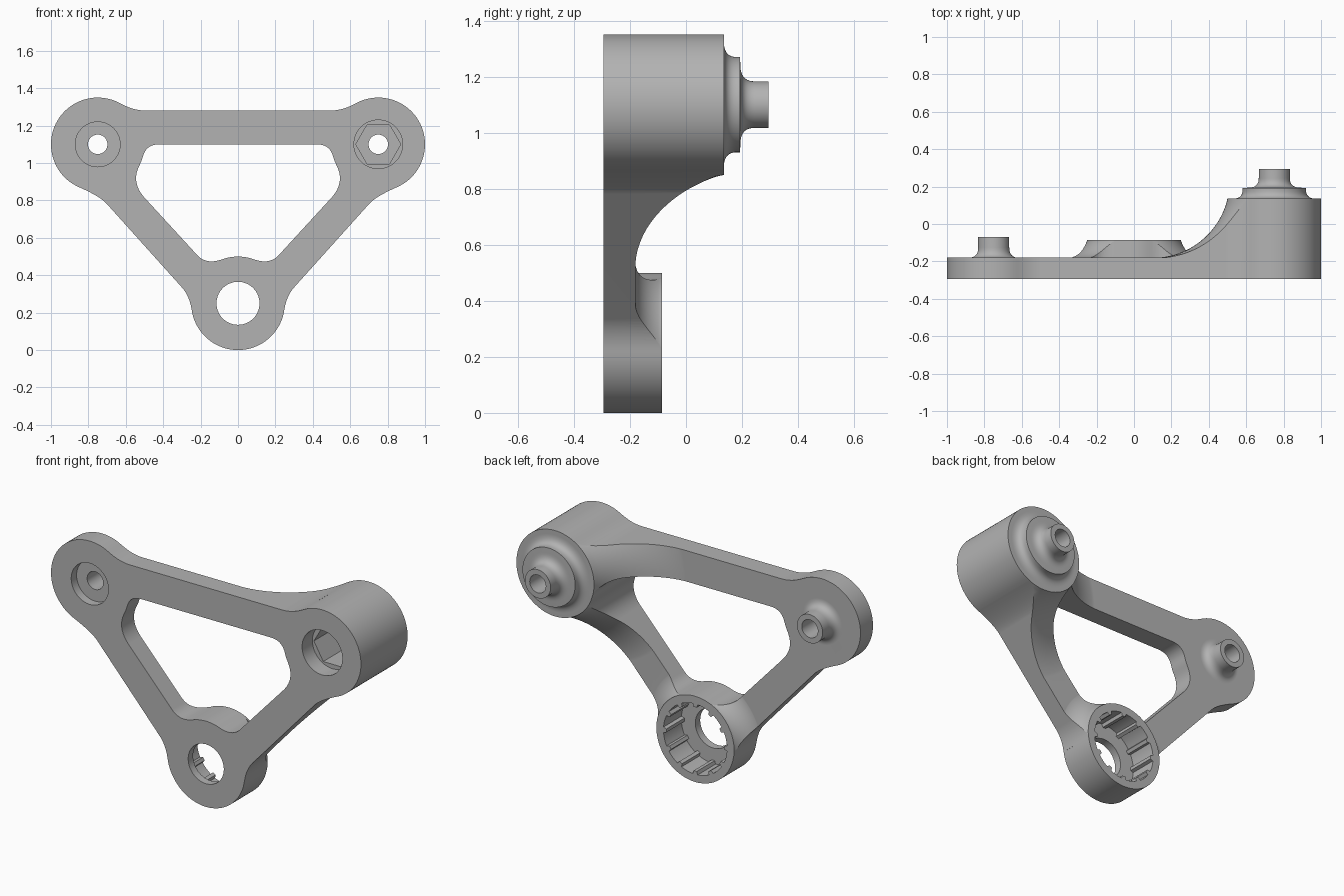
import bpy, bmesh, math
from mathutils import Vector

cube = bpy.data.objects.get("Cube")
if cube:
    bpy.data.objects.remove(cube, do_unlink=True)

FRONT, PLATE, CAP = -0.295, -0.18, 0.135      # depth levels along y
BIG, SMALL, HUB = (0.75, 1.10), (-0.75, 1.10), (0, 0.25)   # boss centres (x, z)
R = 0.25


# ---- outline helpers, all in (x, z) ----
def arc(c, r, a0, a1, n=12):
    angles = [math.radians(a0 + (a1 - a0) * i / n) for i in range(n + 1)]
    return [(c[0] + r * math.cos(a), c[1] + r * math.sin(a)) for a in angles]


def blend(p0, mid, p1, n=10):
    a, b, c = Vector(p0), Vector(mid), Vector(p1)
    return [tuple(a.lerp(b, i / n).lerp(b.lerp(c, i / n), i / n)) for i in range(n + 1)]


def circle(c, r, n=64):
    return arc(c, r, 0, 360, n)[:-1]


def mirrored(half):
    loop = half + [(-x, z) for x, z in reversed(half)]
    clean = []
    for p in loop:
        if not clean or (Vector(p) - Vector(clean[-1])).length > 1e-4:
            clean.append(p)
    if (Vector(clean[0]) - Vector(clean[-1])).length < 1e-4:
        clean.pop()
    return clean


# ---- solid helpers ----
def loft(name, rings):
    """Solid through a list of (outline, y) rings."""
    bm = bmesh.new()
    loops = [[bm.verts.new((x, y, z)) for x, z in pts] for pts, y in rings]
    n = len(loops[0])
    for a, b in zip(loops, loops[1:]):
        for i in range(n):
            j = (i + 1) % n
            bm.faces.new((a[i], a[j], b[j], b[i]))
    bm.faces.new(loops[0])
    bm.faces.new(loops[-1])
    bmesh.ops.recalc_face_normals(bm, faces=bm.faces)
    mesh = bpy.data.meshes.new(name)
    bm.to_mesh(mesh)
    bm.free()
    ob = bpy.data.objects.new(name, mesh)
    bpy.context.collection.objects.link(ob)
    return ob


def prism(name, pts, y0, y1):
    return loft(name, [(pts, y0), (pts, y1)])


def turned(name, c, profile, n=64):
    return loft(name, [(circle(c, r, n), y) for r, y in profile])


def combine(target, tool, operation):
    mod = target.modifiers.new("combine", "BOOLEAN")
    mod.operation, mod.solver, mod.object = operation, "EXACT", tool
    bpy.context.view_layer.objects.active = target
    bpy.ops.object.modifier_apply(modifier=mod.name)
    bpy.data.objects.remove(tool, do_unlink=True)


def flare(name, c, top, reach):
    """Boss whose side sweeps out tangentially onto the plate."""
    a, h = reach - R, top - PLATE
    rad = (a * a + h * h) / (2 * h)
    end = math.asin(min(1, a / rad))
    if h > rad:
        end = math.pi - end
    pts = [(reach, PLATE - 0.04)]
    for i in range(25):
        t = end * i / 24
        pts.append((reach - rad * math.sin(t), PLATE - 0.001 + rad * (1 - math.cos(t))))
    pts[-1] = (R + 0.001, top)
    return turned(name, c, pts, 96)


# ---- frame outlines ----
outer = mirrored(
    arc(HUB, R, -90, -8, 20)
    + blend((0.248, 0.215), (0.258, 0.287), (0.30, 0.335))
    + blend((0.70, 0.78), (0.737, 0.822), (0.85, 0.871))
    + arc(BIG, R, -66.5, 119, 44)
    + blend((0.629, 1.319), (0.559, 1.28), (0.49, 1.28)))
window = mirrored(
    arc(HUB, R, 90, 70, 6)
    + blend((0.0855, 0.485), (0.171, 0.454), (0.22, 0.51))
    + blend((0.50, 0.815), (0.545, 0.865), (0.545, 0.92))
    + blend((0.545, 0.92), (0.545, 0.951), (0.527, 0.987), 5)
    + arc(BIG, R, 207, 195, 4)
    + blend((0.5085, 1.035), (0.491, 1.10), (0.42, 1.10)))

# ---- frame: outline cut to the height of plate and flared bosses ----
slab = [(-1.5, -0.5), (1.5, -0.5), (1.5, 2), (-1.5, 2)]
envelope = prism("envelope", slab, FRONT, PLATE)
combine(envelope, flare("big_flare", BIG, CAP, 0.65), "UNION")
combine(envelope, flare("hub_flare", HUB, -0.085, 0.38), "UNION")
frame = prism("triangular_bracket", outer, -0.4, 0.3)
combine(frame, envelope, "INTERSECT")
combine(frame, prism("window", window, -0.6, 0.5), "DIFFERENCE")

# ---- stepped cap and posts on the back ----
cap = ([(0.225, CAP - 0.04)] + blend((0.225, CAP), (0.17, CAP), (0.17, 0.18))
       + [(0.17, 0.193)] + blend((0.14, 0.194), (0.083, 0.194), (0.083, 0.245))
       + [(0.083, 0.295)])
post = ([(0.133, PLATE - 0.04)] + blend((0.133, PLATE), (0.083, PLATE), (0.083, -0.125))
        + [(0.083, -0.07)])
combine(frame, turned("big_cap", BIG, cap), "UNION")
combine(frame, turned("small_post", SMALL, post), "UNION")

# ---- bolt holes, recesses and hex pocket ----
for c, r, y0, y1, sides in (
        (SMALL, 0.052, -0.5, 0.2, 40), (SMALL, 0.12, -0.5, -0.245, 48),
        (BIG, 0.052, -0.5, 0.5, 40), (BIG, 0.13, -0.5, -0.2, 48),
        (BIG, 0.12, -0.3, 0.06, 6), (HUB, 0.115, -0.5, 0.2, 56)):
    combine(frame, prism("hole", circle(c, r, sides), y0, y1), "DIFFERENCE")

# ---- ribbed bore in the hub ----
bore = []
for k in range(12):
    bore += arc(HUB, 0.186, 30 * k - 3, 30 * k + 3, 2)
    bore += arc(HUB, 0.205, 30 * k + 4.5, 30 * k + 25.5, 6)
combine(frame, prism("ribbed_bore", bore, -0.25, 0.2), "DIFFERENCE")

# ---- material and shading ----
grey = bpy.data.materials.new("plain_grey")
grey.use_nodes = True
colour = (0.45, 0.45, 0.45, 1)
grey.diffuse_color = colour
for node in grey.node_tree.nodes:
    if node.type == "BSDF_PRINCIPLED":
        node.inputs["Base Color"].default_value = colour
frame.data.materials.clear()
frame.data.materials.append(grey)

bpy.ops.object.select_all(action="DESELECT")
frame.select_set(True)
bpy.context.view_layer.objects.active = frame
bpy.ops.object.shade_smooth_by_angle(angle=math.radians(30))
weighted = frame.modifiers.new("even_shading", "WEIGHTED_NORMAL")
weighted.keep_sharp = True
